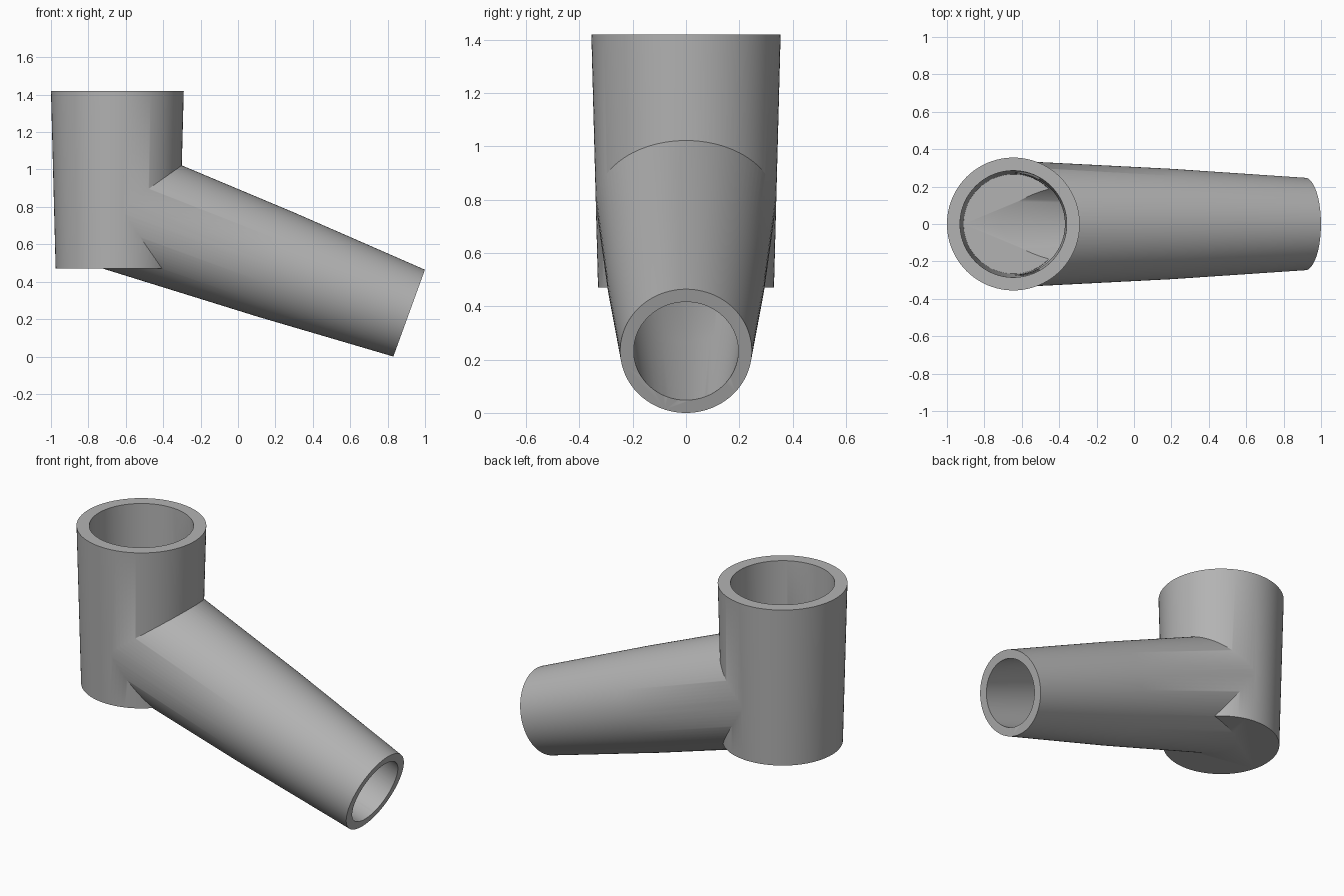
import bpy
import math
from mathutils import Matrix, Vector
import bmesh

cube = bpy.data.objects.get("Cube")
if cube:
    bpy.data.objects.remove(cube, do_unlink=True)

SEGMENTS = 96

grey = bpy.data.materials.new("plain grey")
grey.use_nodes = True
colour = (0.45, 0.45, 0.45, 1.0)
grey.diffuse_color = colour
grey.node_tree.nodes["Principled BSDF"].inputs["Base Color"].default_value = colour


def turned_solid(name, profile, origin, axis):
    """Closed solid of revolution; profile is a list of (distance, radius)."""
    bm = bmesh.new()
    rings = []
    for dist, radius in profile:
        ring = []
        for i in range(SEGMENTS):
            a = math.tau * i / SEGMENTS
            ring.append(bm.verts.new((radius * math.cos(a), radius * math.sin(a), dist)))
        rings.append(ring)
    for low, high in zip(rings, rings[1:]):
        for i in range(SEGMENTS):
            j = (i + 1) % SEGMENTS
            bm.faces.new((low[i], low[j], high[j], high[i]))
    bm.faces.new(rings[0][::-1])
    bm.faces.new(rings[-1])
    bmesh.ops.recalc_face_normals(bm, faces=bm.faces)
    turn = Vector((0, 0, 1)).rotation_difference(axis).to_matrix().to_4x4()
    bm.transform(Matrix.Translation(origin) @ turn)
    mesh = bpy.data.meshes.new(name)
    bm.to_mesh(mesh)
    bm.free()
    mesh.materials.append(grey)
    obj = bpy.data.objects.new(name, mesh)
    bpy.context.collection.objects.link(obj)
    return obj


def combine(target, other, operation):
    bpy.context.view_layer.objects.active = target
    mod = target.modifiers.new(operation.lower(), "BOOLEAN")
    mod.operation = operation
    mod.solver = "EXACT"
    mod.object = other
    bpy.ops.object.modifier_apply(modifier=mod.name)
    bpy.data.objects.remove(other, do_unlink=True)


up = Vector((0, 0, 1))
socket_base = Vector((-0.645, 0, 0))
mouth = Vector((0.915, 0, 0.232))
tilt = math.radians(20)
back = Vector((-math.cos(tilt), 0, math.sin(tilt)))

# Outer shell: upright socket and sloping branch
fitting = turned_solid("pipe_fitting", [(0.47, 0.33), (1.42, 0.355)], socket_base, up)
branch = turned_solid("branch", [(0, 0.247), (0.76, 0.295), (1.655, 0.338)], mouth, back)
combine(fitting, branch, "UNION")

# Hollow bores, leaving the socket floor closed
socket_bore = turned_solid("socket_bore", [(0.535, 0.266), (1.5, 0.287)], socket_base, up)
branch_bore = turned_solid("branch_bore", [(-0.05, 0.193), (0, 0.196), (0.76, 0.239), (1.65, 0.272)], mouth, back)
combine(fitting, socket_bore, "DIFFERENCE")
combine(fitting, branch_bore, "DIFFERENCE")

# Smooth walls with crisp rims
bpy.ops.object.select_all(action="DESELECT")
fitting.select_set(True)
bpy.context.view_layer.objects.active = fitting
bpy.ops.object.shade_smooth_by_angle(angle=math.radians(30))
